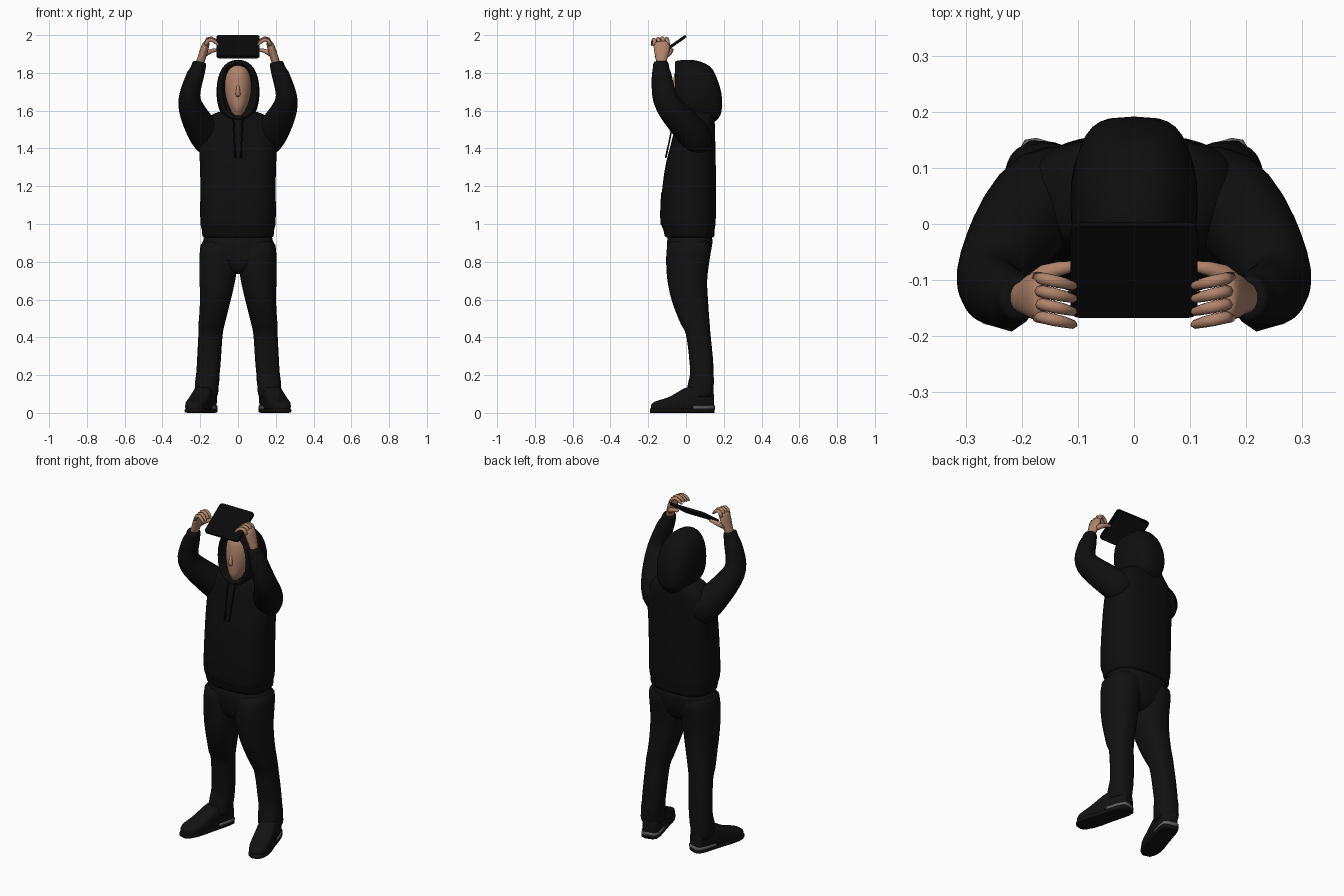
import bpy, bmesh, math
from mathutils import Vector, Matrix


def material(name, rgb):
    m = bpy.data.materials.new(name)
    m.diffuse_color = (*rgb, 1)
    return m


CLOTH = material("black cloth", (0.0045, 0.0045, 0.0047))
TROUSER = material("trouser black", (0.0055, 0.0055, 0.0058))
SHOE = material("shoe black", (0.006, 0.006, 0.006))
GREY = material("heel grey", (0.12, 0.12, 0.12))
SKIN = material("skin", (0.43, 0.23, 0.145))
DEVICE = material("device black", (0.003, 0.003, 0.003))
X, Y, Z = Vector((1, 0, 0)), Vector((0, 1, 0)), Vector((0, 0, 1))


def finish(name, bm, mat, mirror=False, subsurf=0, smooth=True):
    bmesh.ops.recalc_face_normals(bm, faces=bm.faces)
    me = bpy.data.meshes.new(name)
    bm.to_mesh(me)
    bm.free()
    me.materials.append(mat)
    for p in me.polygons:
        p.use_smooth = smooth
    ob = bpy.data.objects.new(name, me)
    bpy.context.collection.objects.link(ob)
    if mirror:
        mod = ob.modifiers.new("mirror", 'MIRROR')
        mod.use_mirror_merge = False
    if subsurf:
        ob.modifiers.new("smooth", 'SUBSURF').levels = subsurf
        ob.modifiers["smooth"].render_levels = subsurf
    return ob


def loft(name, rings, mat, axis=None, ref=X, power=2.0, sides=20,
         matrix=None, **kw):
    """Skin rings (x, y, z, ru, rv); rings face the axis, or follow the path if none."""
    bm = bmesh.new()
    pts = [Vector(r[:3]) for r in rings]
    loops = []
    for i, r in enumerate(rings):
        t = axis or (pts[min(i + 1, len(pts) - 1)] - pts[max(i - 1, 0)]).normalized()
        u = (ref - t * ref.dot(t)).normalized()
        v = t.cross(u)
        loop = []
        for k in range(sides):
            a = 2 * math.pi * k / sides
            c, s = math.cos(a), math.sin(a)
            cu = math.copysign(abs(c) ** (2 / power), c)
            sv = math.copysign(abs(s) ** (2 / power), s)
            loop.append(bm.verts.new(pts[i] + u * cu * r[3] + v * sv * r[4]))
        loops.append(loop)
    for a, b in zip(loops, loops[1:]):
        for k in range(sides):
            j = (k + 1) % sides
            bm.faces.new((a[k], a[j], b[j], b[k]))
    bm.faces.new(loops[0])
    bm.faces.new(loops[-1])
    if matrix:
        bm.transform(matrix)
    return finish(name, bm, mat, **kw)


def spans(rows):
    """(z, x centre, half width, y front, y back) -> rings"""
    return [(x, (f + b) / 2, z, w, (b - f) / 2) for z, x, w, f, b in rows]


# Hoodie body, with ribbed hem
torso = loft("hoodie_body", spans([
    (0.925, 0, .18, -.105, .145), (0.93, 0, .192, -.115, .152),
    (0.975, 0, .192, -.12, .152), (0.985, 0, .20, -.132, .157),
    (1.05, 0, .203, -.136, .160), (1.20, 0, .200, -.128, .162),
    (1.33, 0, .203, -.108, .158), (1.42, 0, .210, -.080, .156),
    (1.50, 0, .200, -.064, .155), (1.56, 0, .170, -.048, .152),
    (1.59, 0, .125, -.035, .145), (1.60, 0, .07, -.01, .12)]),
    CLOTH, axis=Z, power=2.7, sides=24, subsurf=1)

# Front pocket, wrapped on to the body
bm = bmesh.new()
bmesh.ops.create_grid(bm, x_segments=12, y_segments=8, size=1)
for v in bm.verts:
    taper = 0.13 - 0.045 * max(0, v.co.y)
    v.co = Vector((v.co.x * taper, -0.16, 1.08 + v.co.y * 0.09))
pocket = finish("front_pocket", bm, CLOTH)
wrap = pocket.modifiers.new("wrap", 'SHRINKWRAP')
wrap.target, wrap.offset, wrap.wrap_mode = torso, 0.004, 'ABOVE_SURFACE'

# Hood: outer shell from the back, turned in at the face opening
loft("hood", [
    (0, .02, 1.71, .080, .125), (0, -.052, 1.71, .085, .138),
    (0, -.066, 1.71, .097, .153), (0, -.03, 1.705, .112, .166),
    (0, .05, 1.70, .117, .173), (0, .10, 1.69, .111, .164),
    (0, .145, 1.68, .095, .148), (0, .175, 1.650, .078, .092),
    (0, .192, 1.640, .045, .045)], CLOTH, axis=Y, power=2.3, subsurf=1)

# Head and neck
loft("head", spans([
    (1.50, 0, .045, -.01, .09), (1.565, 0, .042, -.035, .09),
    (1.595, 0, .036, -.062, .09), (1.62, 0, .050, -.070, .10),
    (1.66, 0, .066, -.070, .11), (1.72, 0, .077, -.073, .12),
    (1.78, 0, .074, -.068, .12), (1.82, 0, .058, -.056, .10),
    (1.845, 0, .030, -.03, .06)]), SKIN, axis=Z, subsurf=1)
loft("nose", [(0, -.062, 1.745, .007, .006), (0, -.070, 1.71, .010, .010),
              (0, -.075, 1.685, .015, .013), (0, -.068, 1.672, .010, .006)],
     SKIN, axis=Z, sides=10, subsurf=1)

# Drawstrings
loft("drawstring", [(.025, -.058, 1.57, .004, .004), (.022, -.076, 1.50, .004, .004),
                    (.018, -.092, 1.42, .004, .004), (.015, -.108, 1.35, .005, .005)],
     CLOTH, sides=8, mirror=True)

# Raised sleeves, shoulder to cuff
loft("sleeve", [
    (.10, .075, 1.42, .075, .095), (.155, .058, 1.455, .088, .100),
    (.20, .005, 1.515, .085, .085), (.235, -.055, 1.580, .078, .074),
    (.257, -.100, 1.635, .070, .065), (.258, -.118, 1.685, .066, .056),
    (.240, -.125, 1.745, .058, .050), (.222, -.130, 1.800, .053, .047),
    (.213, -.132, 1.812, .045, .040), (.203, -.133, 1.855, .042, .038),
    (.202, -.133, 1.860, .034, .030)],
    CLOTH, ref=Y, mirror=True, subsurf=1)

# Hands: palm, four curled fingers and a thumb on the far side
loft("palm", [
    (.207, -.132, 1.835, .029, .024), (.194, -.130, 1.875, .030, .022),
    (.183, -.128, 1.910, .042, .023), (.172, -.128, 1.945, .046, .021),
    (.163, -.130, 1.968, .040, .016)],
    SKIN, ref=Y, sides=14, mirror=True, subsurf=1)
for i in range(4):
    y = -.096 - .023 * i
    top = 1.988 - .004 * abs(i - 1)
    loft(f"finger_{i + 1}", [
        (.172, y, top - .035, .011, .011), (.160, y - .002, top - .010, .011, .011),
        (.142, y - .006, top - .004, .011, .010), (.123, y - .010, top - .014, .010, .009),
        (.108, y - .014, top - .030, .008, .007), (.104, y - .015, top - .035, .004, .004)],
        SKIN, ref=Y, sides=8, mirror=True)
loft("thumb", [
    (.183, -.105, 1.895, .016, .016), (.160, -.088, 1.908, .016, .014),
    (.135, -.080, 1.918, .013, .011), (.112, -.076, 1.922, .010, .009),
    (.104, -.075, 1.923, .005, .004)],
    SKIN, ref=Y, sides=10, mirror=True)

# Trousers: seat plus two legs
loft("trouser_seat", spans([
    (.735, 0, .05, -.06, .07), (.76, 0, .12, -.085, .10), (.82, 0, .185, -.102, .128),
    (.90, 0, .192, -.104, .143), (.96, 0, .185, -.100, .145)]),
    TROUSER, axis=Z, power=2.6, subsurf=1)
loft("trouser_leg", spans([
    (.93, .105, .095, -.100, .140), (.85, .105, .100, -.107, .135),
    (.75, .104, .101, -.107, .115), (.67, .112, .092, -.096, .112),
    (.60, .119, .083, -.080, .118), (.52, .131, .074, -.050, .122),
    (.46, .142, .070, -.026, .128), (.435, .144, .065, -.002, .128),
    (.35, .150, .064, .010, .138), (.25, .155, .064, .020, .147),
    (.20, .160, .062, .022, .146), (.17, .163, .066, .012, .150),
    (.135, .166, .062, .006, .146), (.115, .168, .066, .002, .148),
    (.085, .168, .060, .004, .142), (.08, .168, .05, .01, .13)]),
    TROUSER, axis=Z, power=2.4, mirror=True, subsurf=1)

# Shoes, toes turned outwards; rows are (along foot, half width, height)
turn = Matrix.Translation((.168, .08, 0)) @ Matrix.Rotation(math.radians(16), 4, 'Z')
rows = [(.066, .030, .09), (.058, .044, .125), (.02, .052, .145), (-.06, .054, .145),
        (-.11, .055, .118), (-.16, .058, .085), (-.21, .056, .070),
        (-.25, .046, .060), (-.275, .026, .045)]
loft("shoe", [(0, y, h / 2 + .002, w, h / 2) for y, w, h in rows],
     SHOE, axis=Y, power=3.6, matrix=turn, mirror=True, subsurf=1)
loft("shoe_sole", [(0, y, .012, w * 1.03, .012) for y, w, h in rows],
     SHOE, axis=Y, power=5, matrix=turn, mirror=True)
loft("heel_band", [(0, y, .029, w, .011) for y, w in
                   [(.069, .026), (.060, .045), (.02, .0545), (-.05, .0565), (-.06, .050)]],
     GREY, axis=Y, power=5, matrix=turn, mirror=True)


# Tablet held overhead, with the screen facing the head
def slab(name, size, radius, offset, mat):
    bm = bmesh.new()
    bmesh.ops.create_cube(bm, size=1)
    bmesh.ops.scale(bm, vec=size, verts=bm.verts)
    upright = [e for e in bm.edges
               if abs((e.verts[0].co - e.verts[1].co).normalized().z) > .9]
    bmesh.ops.bevel(bm, geom=upright, offset=radius, segments=5, profile=.5,
                    affect='EDGES')
    bm.transform(Matrix.Translation((0, -.082, 1.939))
                 @ Matrix.Rotation(math.atan2(.115, .165), 4, 'X')
                 @ Matrix.Translation((0, 0, offset)))
    return finish(name, bm, mat, smooth=False)


slab("tablet", (.226, .198, .014), .016, 0, DEVICE)
slab("tablet_screen", (.206, .178, .002), .008, -.0075, SHOE)
